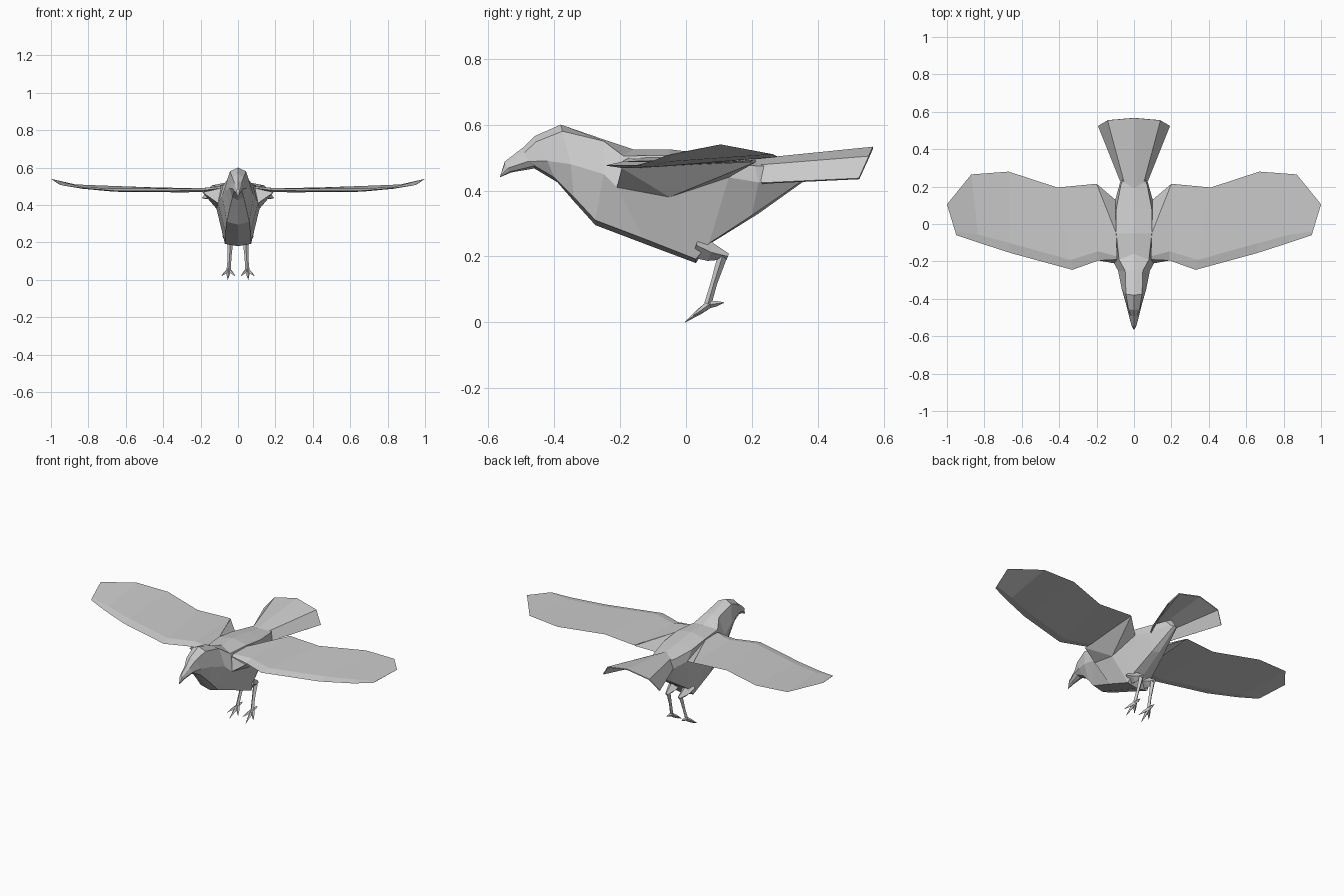
import bpy
import bmesh
from mathutils import Vector


def finish(name, bm, mirror=True):
    if mirror:
        geom = bm.verts[:] + bm.edges[:] + bm.faces[:]
        copy = bmesh.ops.duplicate(bm, geom=geom)["geom"]
        for v in copy:
            if isinstance(v, bmesh.types.BMVert):
                v.co.x *= -1
    bmesh.ops.remove_doubles(bm, verts=bm.verts[:], dist=0.0005)
    bmesh.ops.recalc_face_normals(bm, faces=bm.faces[:])
    mesh = bpy.data.meshes.new(name)
    bm.to_mesh(mesh)
    bm.free()
    ob = bpy.data.objects.new(name, mesh)
    bpy.context.collection.objects.link(ob)
    return ob


def loft(bm, rows, closed):
    vs = [[bm.verts.new(p) for p in r] for r in rows]
    n = len(rows[0])
    for a, b in zip(vs, vs[1:]):
        for i in range(n if closed else n - 1):
            j = (i + 1) % n
            bm.faces.new((a[i], a[j], b[j], b[i]))
    return vs


def limb(bm, path, sides=4):
    # tapered tube through (point, radius) pairs
    d = (Vector(path[-1][0]) - Vector(path[0][0])).normalized()
    u = d.cross(Vector((1, 0, 0))).normalized()
    w = d.cross(u)
    rows = [[Vector(p) + u * r * a + w * r * b
             for a, b in ((1, 0), (0, 1), (-1, 0), (0, -1))] for p, r in path]
    vs = loft(bm, rows, True)
    bm.faces.new(vs[0])
    bm.faces.new(vs[-1])


# body, head and beak: half sections as top, shoulder, flank, belly edge, belly
tops = [(-.56, .455), (-.55, .488), (-.495, .53), (-.46, .565), (-.38, .6),
        (-.25, .555), (-.16, .525), (-.05, .525), (.1, .507), (.23, .49), (.32, .49)]
shoulders = [(.003, -.562, .45), (.008, -.55, .48), (.018, -.49, .515), (.03, -.455, .548),
             (.043, -.375, .58), (.047, -.25, .55), (.08, -.19, .505), (.095, -.05, .507),
             (.095, .08, .49), (.07, .21, .475), (.03, .31, .475)]
flanks = [(.003, -.563, .445), (.014, -.54, .468), (.03, -.48, .488), (.045, -.42, .49),
          (.065, -.35, .48), (.085, -.25, .45), (.107, -.21, .41), (.115, -.05, .38),
          (.1, .13, .44), (.075, .22, .425), (.025, .34, .44)]
edges = [(.002, -.564, .442), (.008, -.535, .457), (.02, -.46, .475), (.03, -.40, .44),
         (.045, -.34, .38), (.06, -.275, .31), (.067, -.13, .255), (.07, .03, .192),
         (.06, .07, .24), (.04, .2, .325), (.012, .355, .432)]
bellies = [(-.565, .44), (-.53, .455), (-.46, .467), (-.39, .425), (-.34, .367),
           (-.275, .295), (-.13, .24), (.03, .18), (.067, .235), (.22, .33), (.36, .43)]
bm = bmesh.new()
rows = [[(0, *t), s, f, e, (0, *b)]
        for t, s, f, e, b in zip(tops, shoulders, flanks, edges, bellies)]
vs = loft(bm, rows, False)
bm.faces.new(vs[0])
bm.faces.new(vs[-1])
finish("body", bm)

# wings: leading and trailing points of each station, with a thin section
stations = [((.09, -.19, .49), (.095, -.05, .5), .008),
            ((.19, -.195, .478), (.2, .215, .49), .011),
            ((.33, -.245, .476), (.41, .195, .493), .010),
            ((.66, -.155, .476), (.67, .28, .502), .008),
            ((.83, -.10, .49), (.87, .265, .51), .005),
            ((.95, -.06, .507), (1.0, .105, .54), .001)]
bm = bmesh.new()
rows = []
for lead, trail, t in stations:
    lead, trail = Vector(lead), Vector(trail)
    mid = lead.lerp(trail, .12)
    up = Vector((0, 0, t))
    rows.append([lead, mid + up, trail, mid - up])
vs = loft(bm, rows, True)
bm.faces.new(vs[0])
bm.faces.new(vs[-1])
finish("wings", bm)

# fairing that joins wing underside to flank
bm = bmesh.new()
pts = [(.09, -.19, .49), (.107, -.21, .41), (.115, -.05, .38), (.1, .13, .44),
       (.095, -.05, .5), (.19, -.195, .468), (.2, .215, .488)]
v = [bm.verts.new(p) for p in pts]
for f in ((0, 1, 5), (1, 2, 5), (2, 6, 5), (2, 3, 6), (3, 4, 6)):
    bm.faces.new([v[i] for i in f])
finish("wing_roots", bm)

# fanned tail, ridged along the centre
bm = bmesh.new()
loft(bm, [[(0, .19, .492), (0, .567, .53)],
          [(.05, .22, .475), (.14, .555, .502)],
          [(.072, .23, .422), (.19, .525, .436)]], False)
tail = finish("tail", bm)
mod = tail.modifiers.new("thickness", "SOLIDIFY")
mod.thickness = .006
mod.offset = 0

# legs: thigh, shank and toes
bm = bmesh.new()
limb(bm, [((.045, .03, .235), .04), ((.045, .075, .213), .028), ((.042, .127, .2), .009)])
limb(bm, [((.041, .112, .205), .015), ((.045, .085, .12), .010), ((.05, .066, .055), .011)])
ankle = (.05, .07, .054)
for tip in ((.055, -.003, .001), (.088, .022, .02), (.015, .022, .02), (.05, .115, .06)):
    mid = Vector(ankle).lerp(Vector(tip), .45)
    limb(bm, [(ankle, .011), (mid, .009), (tip, .001)])
finish("legs", bm)
